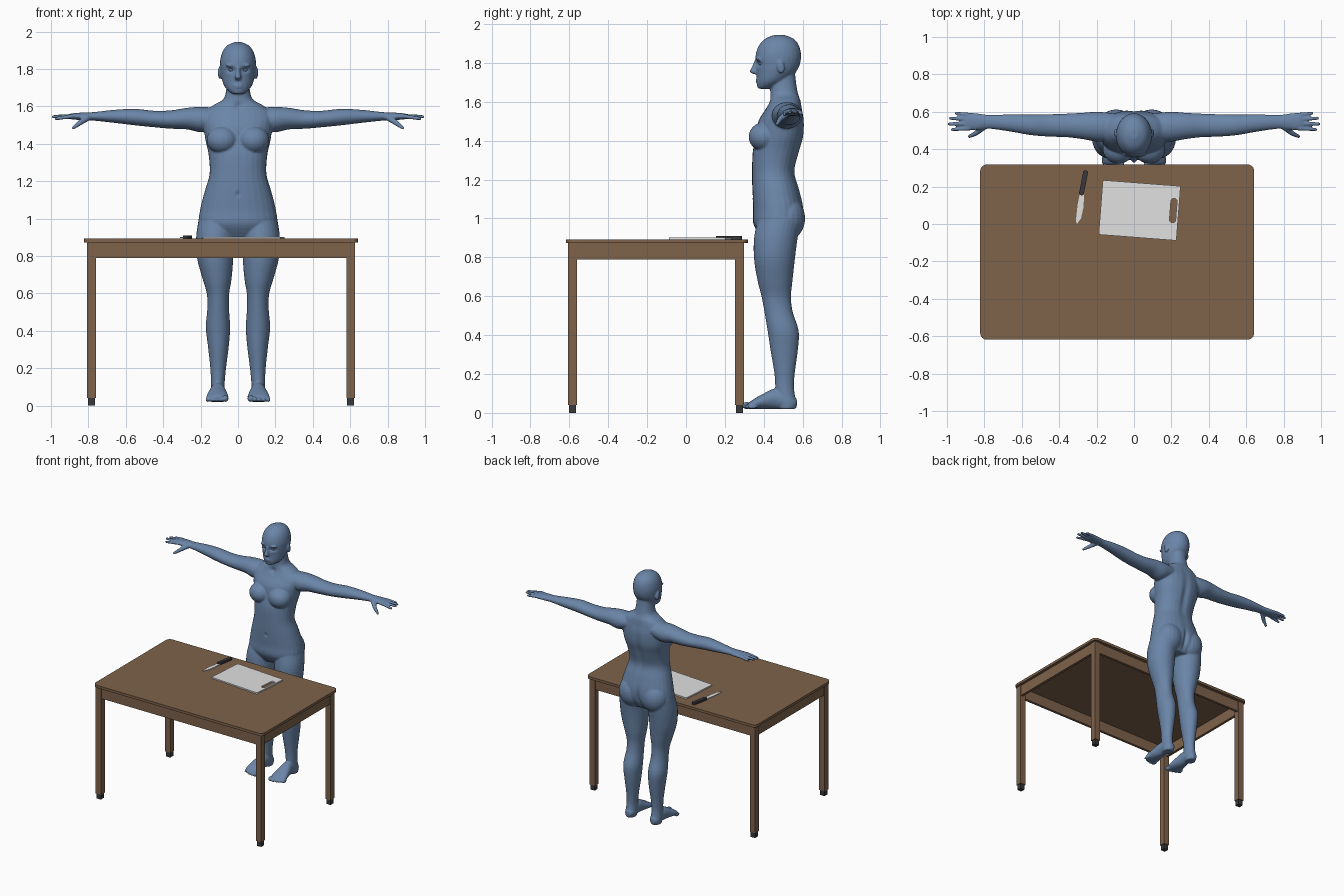
import bpy, bmesh, math
from mathutils import Vector, Matrix

cube = bpy.data.objects.get("Cube")
if cube:
    bpy.data.objects.remove(cube)


def material(name, rgb):
    mat = bpy.data.materials.new(name)
    mat.use_nodes = True
    mat.diffuse_color = (*rgb, 1)
    mat.node_tree.nodes["Principled BSDF"].inputs["Base Color"].default_value = (*rgb, 1)
    return mat


SKIN = material("blue body", (0.145, 0.235, 0.39))
WOOD = material("brown wood", (0.21, 0.125, 0.07))
DARK = material("dark plastic", (0.04, 0.04, 0.045))
PALE = material("pale board", (0.75, 0.75, 0.75))


def add_object(name, mesh, mat):
    obj = bpy.data.objects.new(name, mesh)
    bpy.context.collection.objects.link(obj)
    mesh.materials.clear()
    mesh.materials.append(mat)
    return obj


def box(name, low, high, mat):
    bm = bmesh.new()
    bmesh.ops.create_cube(bm, size=1)
    low, high = Vector(low), Vector(high)
    for v in bm.verts:
        v.co = (low + high) / 2 + v.co * (high - low)
    mesh = bpy.data.meshes.new(name)
    bm.to_mesh(mesh)
    bm.free()
    return add_object(name, mesh, mat)


def rounded(center, size, radius, angle=0, steps=6):
    """Outline of a rounded rectangle, turned by an angle in degrees."""
    turn = Matrix.Rotation(math.radians(angle), 2)
    points = []
    for k, (sx, sy) in enumerate(((1, 1), (-1, 1), (-1, -1), (1, -1))):
        for i in range(steps + 1):
            a = math.pi / 2 * (k + i / steps)
            p = Vector((sx * (size[0] / 2 - radius) + radius * math.cos(a),
                        sy * (size[1] / 2 - radius) + radius * math.sin(a)))
            points.append(Vector(center) + turn @ p)
    return points


def plate(name, loops, bottom, top, mat):
    """Flat filled outline with thickness; further loops become holes."""
    curve = bpy.data.curves.new(name, "CURVE")
    curve.dimensions, curve.fill_mode = "2D", "BOTH"
    curve.extrude = (top - bottom) / 2
    for loop in loops:
        spline = curve.splines.new("POLY")
        spline.points.add(len(loop) - 1)
        spline.use_cyclic_u = True
        for point, p in zip(spline.points, loop):
            point.co = (p[0], p[1], 0, 1)
    helper = bpy.data.objects.new(name + " outline", curve)
    bpy.context.collection.objects.link(helper)
    graph = bpy.context.evaluated_depsgraph_get()
    mesh = bpy.data.meshes.new_from_object(helper.evaluated_get(graph))
    bpy.data.objects.remove(helper)
    mesh.transform(Matrix.Translation((0, 0, (top + bottom) / 2)))
    return add_object(name, mesh, mat)


# Table
X0, X1, Y0, Y1 = -0.807, 0.626, -0.607, 0.298
LEG = 0.047
plate("table_top", [rounded((-0.09, -0.15), (1.465, 0.936), 0.035)], 0.873, 0.893, WOOD)
for sx, x in (("right", X0), ("left", X1 - LEG)):
    for sy, y in (("front", Y0), ("back", Y1 - LEG)):
        box(f"{sy}_{sx}_leg", (x, y, 0.04), (x + LEG, y + LEG, 0.873), WOOD)
        box(f"{sy}_{sx}_foot_cap", (x + 0.005, y + 0.005, 0), (x + LEG - 0.005, y + LEG - 0.005, 0.04), DARK)
for side, y in (("front", Y0 + 0.006), ("back", Y1 - 0.026)):
    box(side + "_apron", (X0 + LEG, y, 0.79), (X1 - LEG, y + 0.02, 0.873), WOOD)
for side, x in (("right", X0 + 0.006), ("left", X1 - 0.026)):
    box(side + "_apron", (x, Y0 + LEG, 0.79), (x + 0.02, Y1 - LEG, 0.873), WOOD)

# Cutting board with a grip slot, and a knife
plate("cutting_board", [rounded((0.03, 0.073), (0.417, 0.292), 0.008, -4.4),
                        rounded((0.21, 0.072), (0.033, 0.13), 0.016, -4.4)], 0.893, 0.903, PALE)
plate("knife_blade", [[(-0.267, 0.16), (-0.27, 0.09), (-0.283, 0.03), (-0.305, 0),
                       (-0.311, 0.015), (-0.302, 0.1), (-0.29, 0.16)]], 0.897, 0.901, PALE)
plate("knife_handle", [rounded((-0.27, 0.22), (0.026, 0.135), 0.011, -11)], 0.893, 0.91, DARK)


# Body helpers
ORDER = {"X": (2, 0, 1), "Y": (0, 2, 1), "Z": (0, 1, 2)}


def loft(bm, axis, rows, power=1.0, steps=4, count=28):
    """Smooth skin through oval rings: position, two centres, two radii."""
    rows = [Vector(r) for r in rows]
    ends = [rows[0]] + rows + [rows[-1]]
    dense = []
    for a, b, c, d in zip(ends, ends[1:], ends[2:], ends[3:]):
        for i in range(steps):
            t = i / steps
            dense.append(b + (c - a) * (t / 2) + (a * 2 - b * 5 + c * 4 - d) * (t * t / 2)
                         + (b * 3 - a - c * 3 + d) * (t ** 3 / 2))
    dense.append(rows[-1])
    rings = []
    for t, u, v, ru, rv in dense:
        ring = []
        for i in range(count):
            a = math.tau * i / count
            c, s = math.cos(a), math.sin(a)
            p = (u + max(ru, 0.002) * math.copysign(abs(c) ** power, c),
                 v + max(rv, 0.002) * math.copysign(abs(s) ** power, s), t)
            # Place the ring in the plane across the chosen axis
            ring.append(bm.verts.new([p[k] for k in ORDER[axis]]))
        rings.append(ring)
    for r, s in zip(rings, rings[1:]):
        for i in range(count):
            j = (i + 1) % count
            bm.faces.new((r[i], r[j], s[j], s[i]))
    bm.faces.new(rings[0])
    bm.faces.new(rings[-1])


def ball(bm, center, radii, tilt=0):
    matrix = (Matrix.Translation(center) @ Matrix.Rotation(math.radians(tilt), 4, "X")
              @ Matrix.Diagonal((*radii, 1)))
    bmesh.ops.create_uvsphere(bm, u_segments=20, v_segments=14, radius=1, matrix=matrix)


def finger(bm, start, end, r0, r1):
    start, end = Vector(start), Vector(end)
    turn = (end - start).to_track_quat("Z", "Y").to_matrix().to_4x4()
    bmesh.ops.create_cone(bm, cap_ends=True, segments=14, radius1=r0, radius2=r1,
                          depth=(end - start).length,
                          matrix=Matrix.Translation((start + end) / 2) @ turn)
    ball(bm, start, (r0,) * 3)
    ball(bm, end, (r1,) * 3)


bm = bmesh.new()
# Left leg, foot and toes
loft(bm, "Z", [(0.02, .108, .52, .036, .042), (0.05, .108, .52, .04, .048), (0.12, .108, .508, .037, .048),
               (0.2, .106, .507, .042, .052), (0.32, .105, .505, .056, .07), (0.42, .107, .5, .065, .08),
               (0.52, .106, .476, .058, .073), (0.6, .107, .464, .06, .076), (0.68, .112, .458, .078, .09),
               (0.79, .122, .455, .097, .105), (0.9, .122, .462, .102, .112), (1.0, .11, .48, .1, .11)])
loft(bm, "Y", [(0.57, .107, .05, .018, .022), (0.54, .107, .057, .037, .037), (0.46, .108, .072, .04, .052),
               (0.4, .109, .06, .052, .04), (0.35, .11, .046, .06, .026), (0.322, .11, .037, .052, .016)])
for i in range(5):
    r = 0.018 if i == 0 else 0.0135 - i * 0.0006
    ball(bm, (0.068 + i * 0.0235, 0.312 + i * i * 0.0018, 0.02 + r), (r, 0.026, r))
# Left arm, hand, fingers and thumb
loft(bm, "X", [(0.1, .52, 1.54, .07, .05), (0.19, .52, 1.53, .08, .068), (0.27, .524, 1.535, .071, .058),
               (0.36, .527, 1.53, .063, .049), (0.45, .527, 1.533, .06, .044), (0.55, .53, 1.543, .055, .044),
               (0.66, .54, 1.547, .046, .035), (0.77, .546, 1.547, .037, .023), (0.82, .547, 1.547, .042, .021),
               (0.88, .548, 1.547, .048, .017), (0.905, .549, 1.546, .043, .012)])
for y, tip_x, tip_y, tip_z in ((.511, .972, .505, 1.535), (.536, .989, .535, 1.545),
                               (.561, .982, .565, 1.547), (.583, .95, .592, 1.542)):
    finger(bm, (0.885, y, 1.548), (tip_x, tip_y, tip_z), 0.0125, 0.009)
finger(bm, (0.8, 0.522, 1.543), (0.845, 0.485, 1.512), 0.018, 0.014)
finger(bm, (0.845, 0.485, 1.512), (0.88, 0.468, 1.486), 0.014, 0.0095)
# Breast, buttock, ear and brow
ball(bm, (0.083, 0.402, 1.42), (0.085, 0.08, 0.075))
ball(bm, (0.095, 0.515, 1.0), (0.105, 0.098, 0.115))
ball(bm, (0.097, 0.487, 1.78), (0.011, 0.02, 0.035), 12)
ball(bm, (0.037, 0.374, 1.82), (0.03, 0.015, 0.009))
# Mirror the paired parts
copy = bmesh.ops.duplicate(bm, geom=bm.verts[:] + bm.edges[:] + bm.faces[:])["geom"]
for v in copy:
    if isinstance(v, bmesh.types.BMVert):
        v.co.x *= -1
# Torso and neck
loft(bm, "Z", [(z, 0, y, rx, ry) for z, y, rx, ry in (
    (.9, .47, .13, .08), (.97, .472, .205, .125), (1.05, .475, .202, .13), (1.15, .462, .177, .121),
    (1.24, .45, .152, .11), (1.34, .463, .157, .12), (1.42, .482, .174, .123), (1.5, .49, .185, .118),
    (1.56, .503, .185, .095), (1.605, .51, .135, .08), (1.64, .505, .078, .072), (1.7, .5, .062, .066),
    (1.76, .5, .058, .06))], power=0.9)
# Head, nose and lips
loft(bm, "Z", [(z, 0, y, rx, ry) for z, y, rx, ry in (
    (1.667, .405, .03, .034), (1.685, .422, .054, .057), (1.71, .442, .074, .078), (1.75, .463, .088, .1),
    (1.79, .472, .094, .113), (1.84, .475, .096, .117), (1.89, .478, .084, .103), (1.925, .48, .059, .072),
    (1.944, .48, .02, .025))])
loft(bm, "Z", [(1.742, 0, .36, .012, .012), (1.755, 0, .349, .018, .022), (1.775, 0, .356, .013, .02),
               (1.815, 0, .365, .01, .012)])
for z in (1.703, 1.714):
    ball(bm, (0, 0.37, z), (0.026, 0.012, 0.006))
bmesh.ops.recalc_face_normals(bm, faces=bm.faces)
mesh = bpy.data.meshes.new("body")
bm.to_mesh(mesh)
bm.free()

# Fuse the parts into one skin
rough = add_object("body rough", mesh, SKIN)
remesh = rough.modifiers.new("fuse", "REMESH")
remesh.mode, remesh.voxel_size = "VOXEL", 0.0055
soften = rough.modifiers.new("soften", "SMOOTH")
soften.factor, soften.iterations = 0.5, 5
graph = bpy.context.evaluated_depsgraph_get()
skin = bpy.data.meshes.new_from_object(rough.evaluated_get(graph))
bpy.data.objects.remove(rough)

# Soft dents: eye sockets, spine, buttock cleft, navel and collar
DENTS = [((0.036, 0.37, 1.795), (0.022, 0.05, 0.013), 0.014), ((-0.036, 0.37, 1.795), (0.022, 0.05, 0.013), 0.014),
         ((0, 0.59, 1.36), (0.025, 0.06, 0.16), -0.012), ((0, 0.61, 0.98), (0.016, 0.06, 0.08), -0.02),
         ((0, 0.34, 1.13), (0.01, 0.04, 0.014), 0.008), ((0, 0.42, 1.6), (0.02, 0.04, 0.018), 0.01)]
for v in skin.vertices:
    for center, reach, push in DENTS:
        d = sum(((p - c) / r) ** 2 for p, c, r in zip(v.co, center, reach))
        if d < 6:
            v.co.y += push * math.exp(-d)
skin.polygons.foreach_set("use_smooth", [True] * len(skin.polygons))
add_object("body", skin, SKIN)

# Eyes
for side, x in (("left", 0.036), ("right", -0.036)):
    bm = bmesh.new()
    ball(bm, (x, 0.388, 1.795), (0.015, 0.014, 0.009))
    eye = bpy.data.meshes.new(side + "_eye")
    bm.to_mesh(eye)
    bm.free()
    eye.polygons.foreach_set("use_smooth", [True] * len(eye.polygons))
    add_object(side + "_eye", eye, SKIN)
